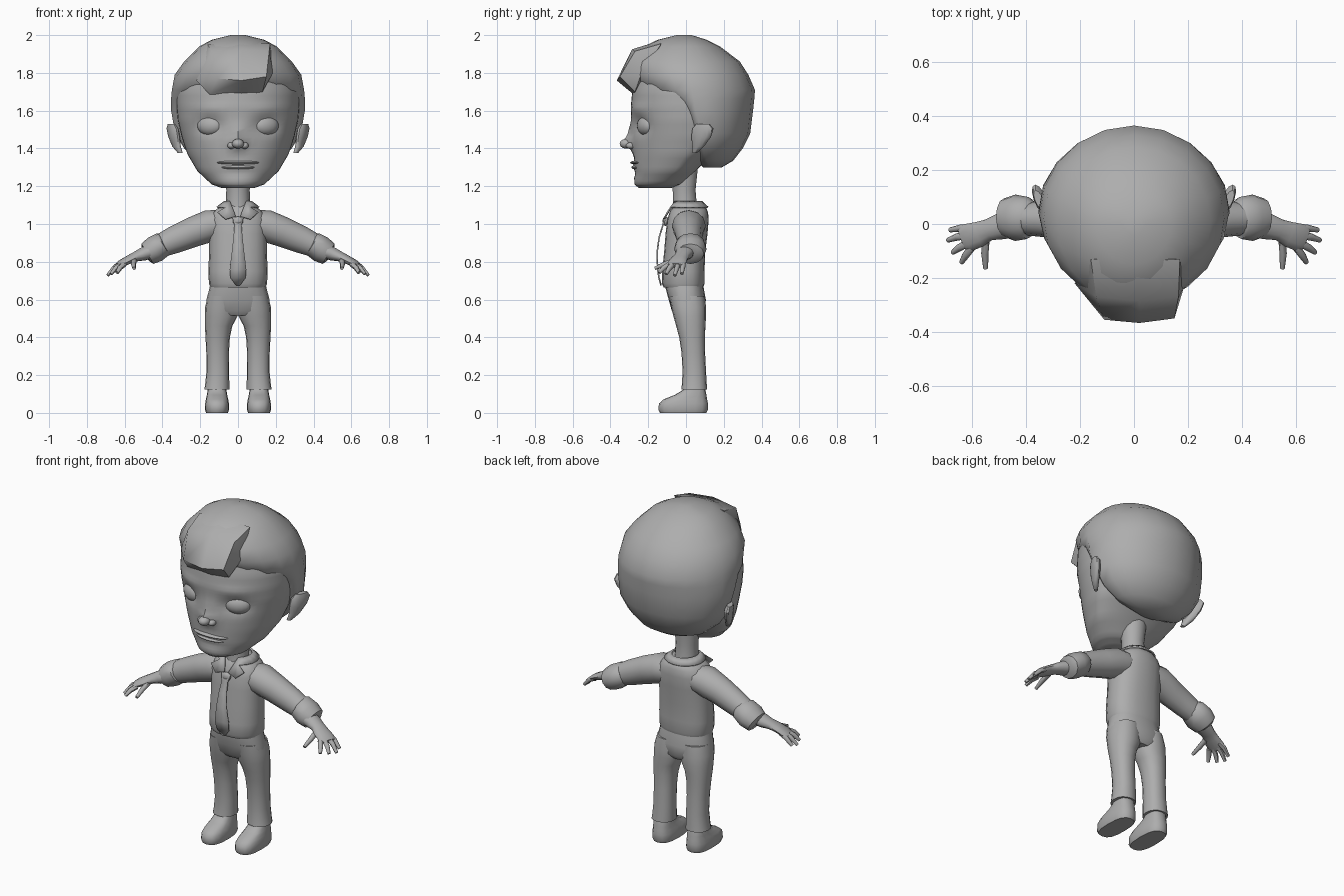
import bpy, bmesh, math
from mathutils import Vector, Matrix

grey = bpy.data.materials.new("plain grey")
grey.diffuse_color = (0.42, 0.42, 0.42, 1)


def finish(name, bm, mirror=False, hard=False):
    bmesh.ops.recalc_face_normals(bm, faces=bm.faces)
    for f in bm.faces:
        f.smooth = not hard
    me = bpy.data.meshes.new(name)
    bm.to_mesh(me)
    bm.free()
    me.materials.append(grey)
    ob = bpy.data.objects.new(name, me)
    bpy.context.collection.objects.link(ob)
    if mirror:
        ob.modifiers.new("mirror", 'MIRROR')
    return ob


def loft(name, rings, mirror=False, caps=True):
    bm = bmesh.new()
    rows = [[bm.verts.new(p) for p in r] for r in rings]
    n = len(rows[0])
    for a, b in zip(rows, rows[1:]):
        for i in range(n):
            bm.faces.new((a[i], a[(i + 1) % n], b[(i + 1) % n], b[i]))
    if caps:
        bm.faces.new(rows[0])
        bm.faces.new(rows[-1])
    return finish(name, bm, mirror)


def ring(z, ymid, yf, yb, w, cx=0, n=20, e=1.0):
    """Horizontal ring with separate front and back depth; e < 1 squares it."""
    pts = []
    for i in range(n):
        a = math.tau * i / n
        c, s = math.cos(a), math.sin(a)
        c = math.copysign(abs(c) ** e, c)
        s = math.copysign(abs(s) ** e, s)
        pts.append(Vector((cx + w * c, ymid + (s * (yb - ymid) if s > 0 else -s * (yf - ymid)), z)))
    return pts


def tube(name, path, n=12, mirror=True):
    """Path rows: x, y, z, sideways radius, upright radius."""
    P = [Vector(p[:3]) for p in path]
    rings = []
    for i, p in enumerate(path):
        t = (P[min(i + 1, len(P) - 1)] - P[max(i - 1, 0)]).normalized()
        up = Vector((0, 0, 1)) if abs(t.z) < 0.9 else Vector((1, 0, 0))
        u = t.cross(up).normalized()
        v = u.cross(t)
        rings.append([P[i] + u * p[3] * math.cos(math.tau * k / n)
                      + v * p[4] * math.sin(math.tau * k / n) for k in range(n)])
    return loft(name, rings, mirror)


def ellipsoid(name, loc, rad, mirror=False, turn=0.0):
    bm = bmesh.new()
    m = Matrix.Translation(loc) @ Matrix.Rotation(turn, 4, 'Z') @ Matrix.Diagonal((*rad, 1))
    bmesh.ops.create_uvsphere(bm, u_segments=16, v_segments=10, radius=1, matrix=m)
    return finish(name, bm, mirror)


def plate(name, quads, thick, mirror=False):
    bm = bmesh.new()
    for q in quads:
        bm.faces.new([bm.verts.new(p) for p in q])
    bmesh.ops.remove_doubles(bm, verts=bm.verts, dist=1e-4)
    ob = finish(name, bm, mirror)
    so = ob.modifiers.new("thickness", 'SOLIDIFY')
    so.thickness = thick
    so.offset = 0
    return ob


# Head: lofted skull, then soft bumps for sockets, nose, brow, cheeks and chin
rows = [(1.19, -.16, -.25, -.08, .085), (1.21, -.13, -.272, -.02, .14), (1.28, -.06, -.278, .05, .215),
        (1.37, 0, -.283, .14, .268), (1.46, .02, -.285, .22, .298), (1.55, .02, -.288, .25, .318),
        (1.62, .02, -.292, .28, .325), (1.70, .02, -.285, .29, .325), (1.80, .02, -.26, .28, .30),
        (1.90, .02, -.19, .2, .2)]
bumps = [(.15, 1.52, .055, .042, .035), (-.15, 1.52, .055, .042, .035),
         (0, 1.43, .032, .028, -.05), (0, 1.48, .03, .05, -.02),
         (.15, 1.61, .08, .025, -.008), (-.15, 1.61, .08, .025, -.008),
         (0, 1.345, .05, .02, .008), (0, 1.27, .09, .015, .010)]
rings = []
for a, b in zip(rows, rows[1:]):
    for k in range(4):
        rings.append(ring(*[p + (q - p) * k / 4 for p, q in zip(a, b)], n=48))
rings.append(ring(*rows[-1], n=48))
for r in rings:
    for p in r:
        if p.y < -0.08:
            p.y += sum(d * math.exp(-((p.x - x) / sx) ** 2 - ((p.z - z) / sz) ** 2)
                       for x, z, sx, sz, d in bumps)
loft("head", rings)

# Face details
ellipsoid("eye", (.148, -.212, 1.52), (.072, .042, .052), True, 0.42)
ellipsoid("nose_tip", (0, -.315, 1.425), (.032, .036, .026))
ellipsoid("nostril_wing", (.036, -.292, 1.415), (.020, .026, .018), True)
ellipsoid("upper_lip", (0, -.246, 1.325), (.115, .05, .012))
ellipsoid("lower_lip", (0, -.244, 1.300), (.095, .046, .014))

# Ears: flattened rims with an inner bowl
ear = [(1.375, .045, .012, .012, .305), (1.41, .065, .03, .02, .325), (1.46, .08, .052, .025, .338),
       (1.505, .09, .056, .025, .347), (1.53, .09, .035, .016, .352)]
loft("ear", [[Vector((x + w * math.sin(a) + .35 * d * math.cos(a), y + d * math.cos(a), z))
              for a in [math.tau * i / 12 for i in range(12)]] for z, y, d, w, x in ear], True)

# Hair: rounded cap and swept fringe
cap = [(1.30, .14, .09, .19, .10), (1.335, .11, .06, .25, .21), (1.40, .09, .04, .30, .285),
       (1.48, .08, .02, .34, .333), (1.60, .05, -.03, .355, .354), (1.665, .04, -.12, .362, .354),
       (1.71, .03, -.24, .365, .350), (1.79, .02, -.295, .33, .335), (1.86, .01, -.30, .285, .285),
       (1.94, 0, -.225, .18, .205), (1.975, 0, -.15, .11, .14), (2.0, 0, -.05, .03, .04)]
loft("hair_cap", [ring(*c, n=20) for c in cap])
bm = bmesh.new()
for p in [(-.11, -.355, 1.77), (.02, -.367, 1.76), (.15, -.35, 1.78), (-.15, -.26, 1.685),
          (.02, -.27, 1.68), (.13, -.27, 1.70), (-.14, -.27, 1.91), (.02, -.285, 1.925),
          (.165, -.27, 1.915), (-.22, -.22, 1.76), (.185, -.235, 1.80), (0, -.14, 1.97),
          (.17, -.13, 1.955), (-.16, -.13, 1.95)]:
    bm.verts.new(p)
bmesh.ops.convex_hull(bm, input=bm.verts)
finish("fringe", bm)

# Neck
loft("neck", [ring(z, y, y - r, y + r, r, n=14) for z, y, r in
              [(1.02, -.005, .075), (1.10, -.005, .064), (1.18, -.01, .062), (1.30, -.01, .075)]])

# Shirt body
torso = [(.665, -.118, .092, .146), (.685, -.128, .098, .154), (.75, -.126, .098, .157),
         (.85, -.116, .102, .153), (.95, -.108, .114, .152), (1.02, -.100, .12, .152),
         (1.06, -.088, .117, .135), (1.085, -.074, .108, .105), (1.10, -.062, .09, .075)]
loft("shirt_body", [ring(z, 0, f, b, w, e=.85) for z, f, b, w in torso])

# Sleeves and rolled cuffs
tube("sleeve", [(.08, .015, 1.0, .085, .075), (.15, .015, .99, .09, .085), (.24, .015, .957, .075, .08),
                (.34, .018, .915, .066, .072), (.42, .02, .88, .06, .06)])
tube("rolled_cuff", [(.385, .02, .90, .064, .054), (.395, .022, .895, .078, .066),
                     (.44, .023, .866, .086, .071), (.48, .023, .842, .072, .062),
                     (.487, .022, .838, .050, .042)])

# Forearm, palm and fingers
tube("forearm", [(.44, .0, .862, .05, .04), (.50, -.01, .842, .048, .036), (.54, -.022, .828, .040, .027),
                 (.575, -.038, .812, .047, .023), (.615, -.050, .792, .052, .019),
                 (.635, -.058, .78, .044, .014)])
fingers = [((.612, -.016, .795), (.645, -.016, .776), (.682, -.022, .737)),
           ((.620, -.042, .788), (.655, -.048, .768), (.690, -.060, .728)),
           ((.616, -.070, .786), (.648, -.088, .766), (.672, -.106, .735)),
           ((.603, -.088, .786), (.625, -.118, .768), (.640, -.143, .742)),
           ((.550, -.055, .808), (.553, -.110, .788), (.550, -.165, .765))]
for f in fingers:
    tube("finger", [(*p, r, r) for p, r in zip(f, (.015, .0135, .009))], n=8)

# Collar: tilted band round the neck with two front points
steps = [math.radians(-55 + i * 145 / 7) for i in range(8)]
inner = [(.072 * math.cos(a), .005 + .078 * math.sin(a), 1.118) for a in steps]
outer = [(.112 * math.cos(a), .008 + .108 * math.sin(a), 1.088) for a in steps]
quads = [(inner[i], inner[i + 1], outer[i + 1], outer[i]) for i in range(7)]
quads += [(inner[0], outer[0], (.108, -.098, 1.062), (.066, -.118, 1.025)),
          (inner[0], (.066, -.118, 1.025), (.012, -.108, 1.040))]
plate("collar", quads, .008, True)

# Tie: knot and a hanging blade bowed forward
tie = [(1.035, -.108, .030), (.995, -.122, .019), (.93, -.142, .024), (.85, -.153, .033),
       (.76, -.150, .044), (.715, -.143, .040), (.675, -.132, .010)]
plate("tie", [((-w, y, z), (w, y, z), (v, q, k), (-v, q, k))
              for (z, y, w), (k, q, v) in zip(tie, tie[1:])], .008)
ellipsoid("tie_knot", (0, -.108, 1.015), (.027, .016, .025))

# Trousers: hips plus two legs
loft("trouser_hips", [ring(z, 0, f, b, w, e=.85) for z, f, b, w in
                      [(.515, -.055, .085, .10), (.54, -.075, .102, .166), (.60, -.092, .105, .167),
                       (.66, -.108, .094, .151), (.69, -.11, .09, .146)]])
legs = [(.125, -.025, .112, .046, .178), (.15, -.022, .110, .046, .174), (.22, -.018, .106, .047, .167),
        (.32, -.024, .101, .048, .168), (.40, -.036, .100, .043, .172), (.46, -.052, .103, .030, .175),
        (.51, -.066, .106, .004, .176), (.56, -.078, .106, .0, .174), (.62, -.088, .10, .0, .160)]
loft("trouser_leg", [ring(z, (f + b) / 2, f, b, (o - i) / 2, (i + o) / 2, 16, .9)
                     for z, f, b, i, o in legs], True)

# Shoes: flat sole, rounded toe, ankle opening under the trouser hem
shoe = [(0, -.138, .108, .058), (.018, -.147, .116, .064), (.05, -.143, .116, .063),
        (.072, -.118, .112, .059), (.095, -.06, .108, .054), (.12, -.018, .103, .050), (.15, -.005, .095, .046)]
loft("shoe", [ring(z, (f + b) / 2, f, b, w, .111, 16, .75) for z, f, b, w in shoe], True)

# Smooth shading with kept edges
for ob in bpy.context.scene.objects:
    ob.select_set(True)
    bpy.context.view_layer.objects.active = ob
bpy.ops.object.shade_smooth_by_angle(angle=math.radians(45))
